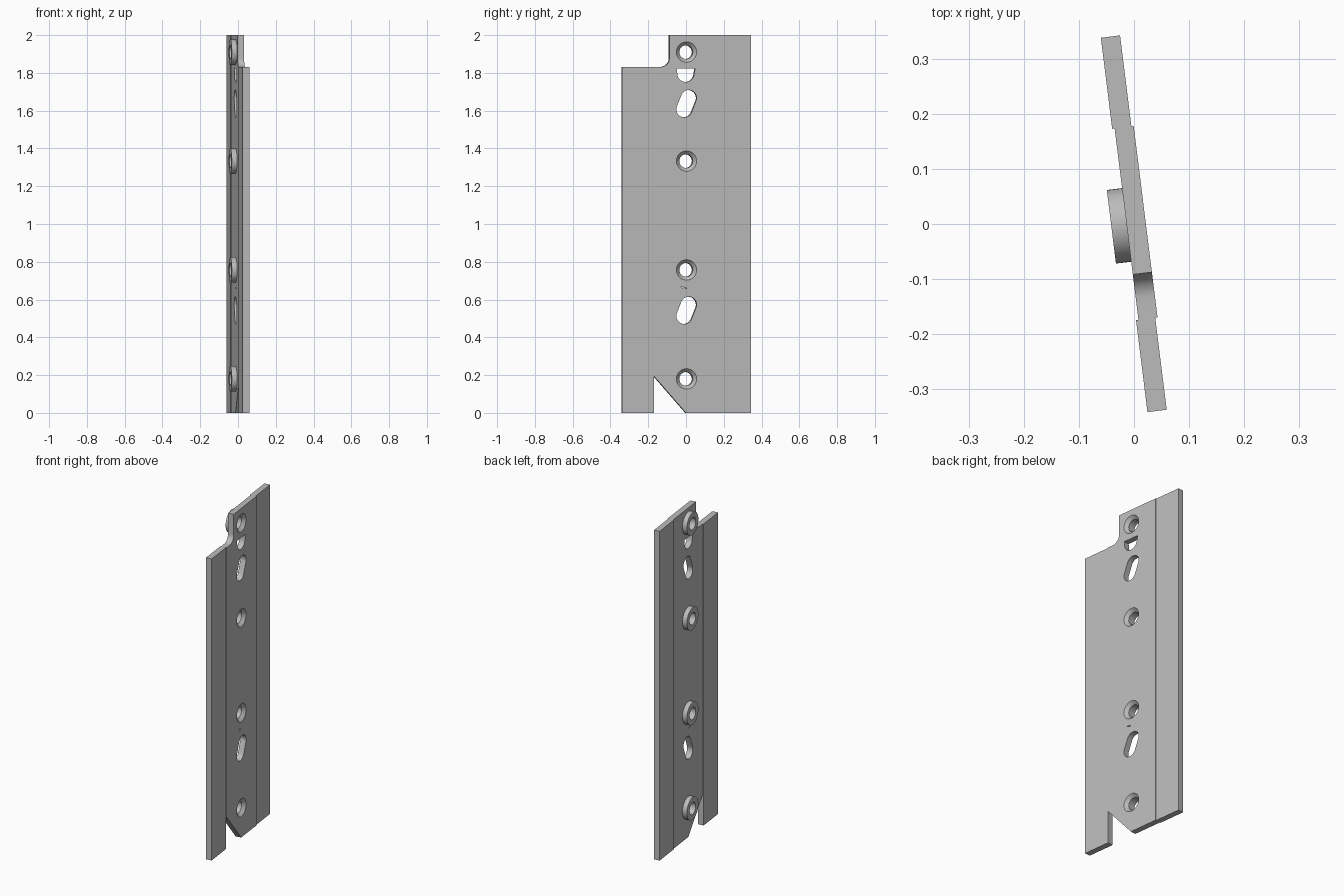
import bpy, bmesh, math

if "Cube" in bpy.data.objects:
    bpy.data.objects.remove(bpy.data.objects["Cube"])

TILT = math.radians(7.1)          # whole plate is turned about z
MID_BACK, MID_FRONT = -0.0135, 0.0215
SIDE_BACK, SIDE_FRONT = -0.018, 0.0173
HOLE_Z = (0.18, 0.757, 1.333, 1.91)

steel = bpy.data.materials.new("grey_steel")
steel.diffuse_color = (0.5, 0.5, 0.5, 1)
steel.use_nodes = True
steel.node_tree.nodes["Principled BSDF"].inputs["Base Color"].default_value = steel.diffuse_color


def loft(name, sections):
    """Solid from (depth, outline) sections; outlines are (y, z) points."""
    bm = bmesh.new()
    rings = [[bm.verts.new((u, y, z)) for y, z in pts] for u, pts in sections]
    for a, b in zip(rings, rings[1:]):
        n = len(a)
        for i in range(n):
            bm.faces.new((a[i], a[(i + 1) % n], b[(i + 1) % n], b[i]))
    bm.faces.new(rings[0])
    bm.faces.new(rings[-1])
    bmesh.ops.recalc_face_normals(bm, faces=bm.faces)
    me = bpy.data.meshes.new(name)
    bm.to_mesh(me)
    bm.free()
    me.materials.append(steel)
    ob = bpy.data.objects.new(name, me)
    ob.rotation_euler.z = TILT
    bpy.context.collection.objects.link(ob)
    return ob


def arc(cy, cz, r, start, end, n=24):
    return [(cy + r * math.cos(math.radians(start + (end - start) * i / n)),
             cz + r * math.sin(math.radians(start + (end - start) * i / n)))
            for i in range(n + 1)]


def circle(z, r):
    return arc(0, z, r, 0, 360, 48)[:-1]


def through(name, pts):
    return loft(name, [(-0.06, pts), (0.04, pts)])


def cut(target, cutters):
    bpy.context.view_layer.update()
    bpy.ops.object.select_all(action='DESELECT')
    bpy.context.view_layer.objects.active = target
    target.select_set(True)
    for c in cutters:
        m = target.modifiers.new("cut", 'BOOLEAN')
        m.operation = 'DIFFERENCE'
        m.solver = 'EXACT'
        m.object = c
        bpy.ops.object.modifier_apply(modifier=m.name)


# Front strip, centre strip (notched corners) and back strip
front = [(-0.343, 0), (-0.174, 0), (-0.174, 1.832), (-0.343, 1.832)]
centre = ([(-0.003, 0), (0.177, 0), (0.177, 2), (-0.091, 2)]
          + arc(-0.136, 1.877, 0.045, 0, -90, 10)
          + [(-0.174, 1.832), (-0.174, 0.195)])
back = [(0.177, 0), (0.344, 0), (0.344, 2), (0.177, 2)]
front_strip = loft("front_strip", [(SIDE_BACK, front), (SIDE_FRONT, front)])
centre_plate = loft("centre_plate", [(MID_BACK, centre), (MID_FRONT, centre)])
back_strip = loft("back_strip", [(SIDE_BACK, back), (SIDE_FRONT, back)])

# Raised bosses behind the screw holes
bosses = [loft("screw_boss", [(-0.0415, circle(z, 0.0675)), (MID_BACK, circle(z, 0.0675))])
          for z in HOLE_Z]

# Countersunk screw hole cutters
screws = [loft("screw_cutter", [(-0.06, circle(z, 0.036)), (0.003, circle(z, 0.036)),
                                (MID_FRONT, circle(z, 0.054)), (0.04, circle(z, 0.054))])
          for z in HOLE_Z]

# Slanted slots, half-round window and small slit cutters
openings = []
for z in (0.543, 1.637):
    tilt = -20
    openings.append(through("slot_cutter",
                            arc(0.012, z + 0.03, 0.042, tilt, 180 + tilt)
                            + arc(-0.012, z - 0.03, 0.042, 180 + tilt, 360 + tilt)))
openings.append(through("window_cutter", [(0.046, 1.822), (-0.052, 1.822)]
                        + arc(-0.004, 1.797, 0.045, 180, 360)))
openings.append(through("slit_cutter", [(-0.034, 0.666), (-0.016, 0.659),
                                        (0.002, 0.659), (-0.014, 0.665)]))

cut(centre_plate, screws + openings)
for boss, screw in zip(bosses, screws):
    cut(boss, [screw])
for c in screws + openings:
    bpy.data.objects.remove(c, do_unlink=True)

# Smooth the round walls, keep hard edges
bpy.ops.object.select_all(action='DESELECT')
for ob in [front_strip, centre_plate, back_strip] + bosses:
    ob.select_set(True)
bpy.context.view_layer.objects.active = centre_plate
bpy.ops.object.shade_smooth_by_angle(angle=math.radians(30))
